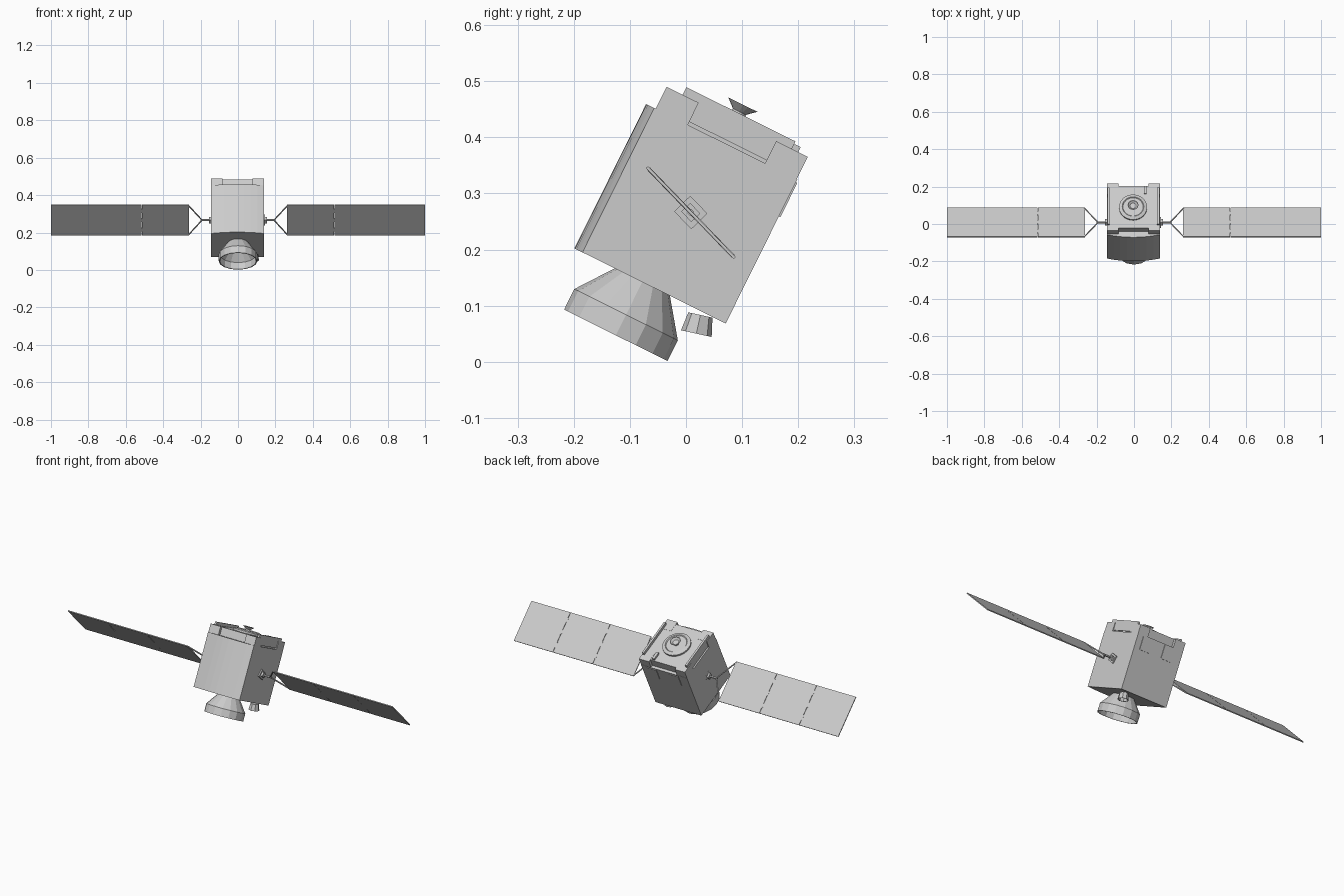
import bpy, bmesh
from math import radians, cos, sin, pi
from mathutils import Matrix, Vector

cube = bpy.data.objects.get("Cube")
if cube:
    bpy.data.objects.remove(cube, do_unlink=True)

grey = bpy.data.materials.new("light_grey")
grey.use_nodes = True
grey.diffuse_color = (0.6, 0.6, 0.6, 1)
grey.node_tree.nodes["Principled BSDF"].inputs["Base Color"].default_value = (0.6, 0.6, 0.6, 1)

# Frames of the tilted body and of the turned solar wings
BODY = Matrix.Translation((0, 0, 0.263)) @ Matrix.Rotation(radians(-26.4), 4, 'X')
WING = Matrix.Translation((0, 0.0085, 0.266)) @ Matrix.Rotation(radians(-46), 4, 'X')
CX, HALF = -0.003, 0.1415


def finish(name, bm, frame):
    bmesh.ops.recalc_face_normals(bm, faces=bm.faces)
    mesh = bpy.data.meshes.new(name)
    bm.to_mesh(mesh)
    bm.free()
    mesh.transform(frame)
    mesh.materials.append(grey)
    obj = bpy.data.objects.new(name, mesh)
    bpy.context.collection.objects.link(obj)
    return obj


def box(name, low, high, frame=BODY):
    low, high = Vector(low), Vector(high)
    bm = bmesh.new()
    bmesh.ops.create_cube(bm, size=1)
    for v in bm.verts:
        v.co = (low + high) / 2 + v.co * (high - low)
    return finish(name, bm, frame)


def prism(name, outline, bottom, top, frame=BODY):
    bm = bmesh.new()
    face = bm.faces.new([bm.verts.new((x, y, bottom)) for x, y in outline])
    grown = bmesh.ops.extrude_face_region(bm, geom=[face])["geom"]
    for v in grown:
        if isinstance(v, bmesh.types.BMVert):
            v.co.z = top
    return finish(name, bm, frame)


def lathe(name, profile, place, sides, frame=BODY):
    """Spin (radius, height) points round the local z axis."""
    bm = bmesh.new()
    rings = []
    for r, z in profile:
        rings.append([bm.verts.new((r * cos(2 * pi * i / sides), r * sin(2 * pi * i / sides), z))
                      for i in range(sides)])
    for a, b in zip(rings, rings[1:]):
        for i in range(sides):
            j = (i + 1) % sides
            bm.faces.new((a[i], a[j], b[j], b[i]))
    bm.faces.new(rings[0])
    bm.faces.new(rings[-1])
    return finish(name, bm, frame @ place)


def rod(name, start, end, radius, frame=WING):
    start, end = Vector(start), Vector(end)
    d = end - start
    place = Matrix.Translation(start) @ d.to_track_quat('Z', 'Y').to_matrix().to_4x4()
    return lathe(name, [(radius, 0), (radius, d.length)], place, 6, frame)


# Main body with a gently bowed front
bow = [(CX + HALF * t / 4, -0.135 - 0.016 * (1 - (t / 4) ** 2)) for t in range(-4, 5)]
prism("body", bow + [(CX + HALF, 0.15), (CX - HALF, 0.15)], -0.143, 0.144)

# Upper deck, corner blocks, rails and sensor
box("upper_deck", (CX - 0.132, -0.117, 0.144), (CX + 0.132, 0.135, 0.187))
for side, label in ((1, "left"), (-1, "right")):
    xs = sorted((CX + side * 0.08, CX + side * HALF))
    for v0, v1, end in ((-0.132, -0.068, "front"), (0.086, 0.149, "back")):
        box(f"{end}_{label}_corner_block", (xs[0], v0, 0.144), (xs[1], v1, 0.188))
    xs = sorted((CX + side * 0.127, CX + side * 0.138))
    box(label + "_rail", (xs[0], -0.10, 0.15), (xs[1], 0.117, 0.203))
box("deck_sensor", (0.053, 0.085, 0.187), (0.068, 0.13, 0.198))

# Plates on the back
for x in (0.075, -0.06):
    box("back_plate", (x - 0.03, 0.15, 0.07), (x + 0.03, 0.153, 0.138))

# Antenna base and flared antenna on top
top = Matrix.Translation((-0.005, 0.004, 0))
lathe("antenna_base", [(0.075, 0.187), (0.075, 0.196), (0.058, 0.202),
                       (0.054, 0.198), (0.03, 0.198)], top, 24)
lathe("antenna", [(0.013, 0.196), (0.013, 0.206), (0.029, 0.22),
                  (0.026, 0.22), (0.016, 0.211)], top, 16)

# Open bell under the body
lathe("bell", [(0.055, -0.143), (0.103, -0.208), (0.103, -0.249),
               (0.098, -0.249), (0.097, -0.21), (0.05, -0.15)],
      Matrix.Translation((0, -0.016, 0)), 16)

# Small tilted thruster
lathe("thruster", [(0.022, 0.017), (0.028, -0.017), (0.024, -0.017), (0.018, 0.012)],
      Matrix.Translation((0.085, 0.107, -0.166)) @ Matrix.Rotation(radians(14), 4, 'X'), 8)

# Solar wings: hinge bracket, yoke and three panels on each side
for side, label in ((1, "left"), (-1, "right")):
    def span(name, x0, x1, hy, hz):
        a, b = sorted((side * x0, side * x1))
        return box(f"{label}_{name}", (a, -hy, -hz), (b, hy, hz), WING)

    span("bracket_base", 0.13, 0.145, 0.022, 0.02)
    span("bracket", 0.14, 0.155, 0.013, 0.011)
    rod(label + "_boom", (side * 0.14, 0, 0), (side * 0.2, 0, 0), 0.006)
    for s in (1, -1):
        rod(label + "_yoke_arm", (side * 0.195, s * 0.004, 0), (side * 0.264, s * 0.108, 0), 0.004)
    for x0, x1 in ((0.262, 0.513), (0.515, 0.758), (0.76, 1.0)):
        span("panel", x0, x1, 0.1125, 0.0025)
    for x in (0.514, 0.759):
        for y in (-0.07, 0, 0.07):
            a, b = sorted((side * (x - 0.004), side * (x + 0.004)))
            box(label + "_hinge", (a, y - 0.012, -0.003), (b, y + 0.012, 0.003), WING)
